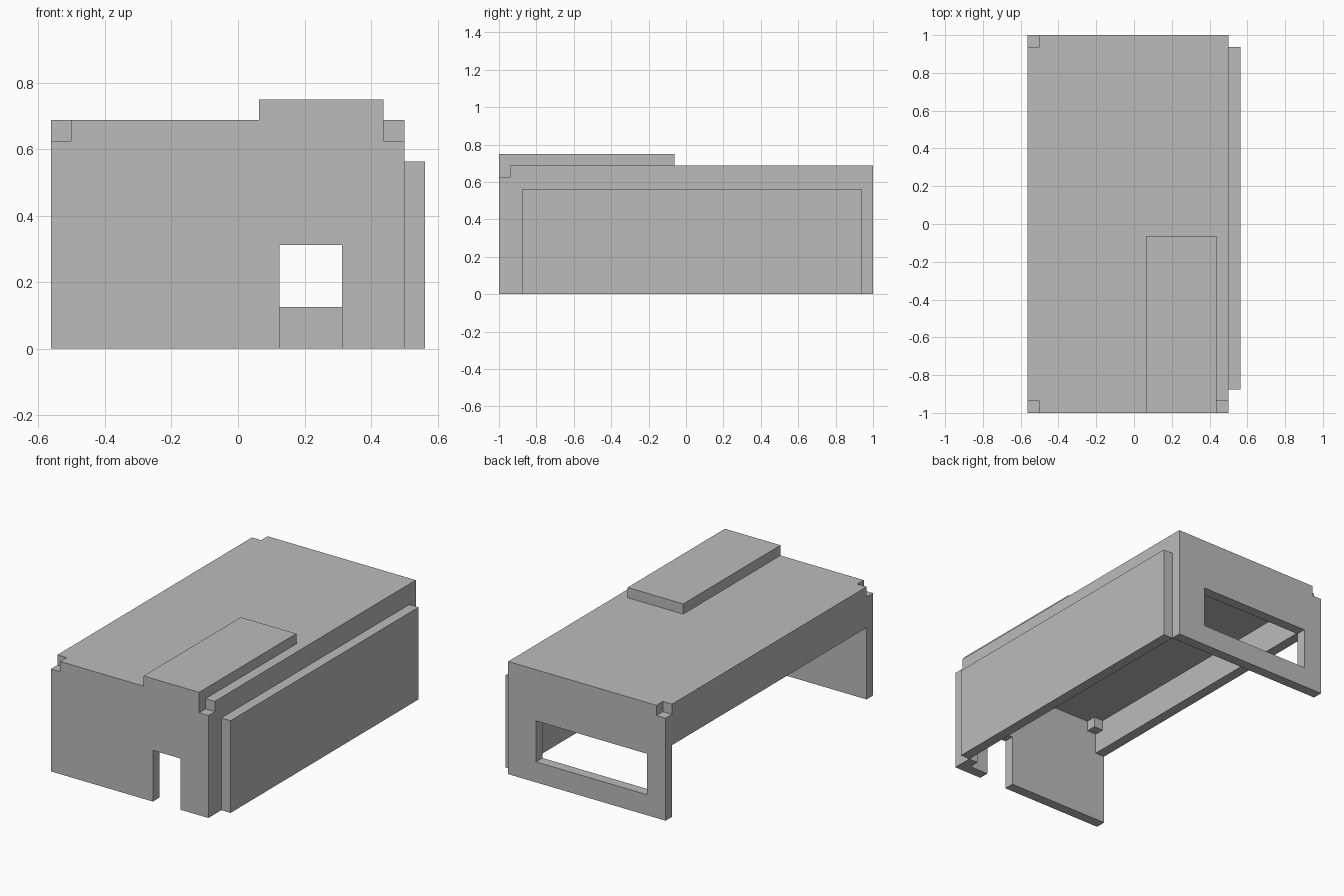
import bpy
import bmesh
from mathutils import Vector

cube = bpy.data.objects.get("Cube")
if cube:
    bpy.data.objects.remove(cube, do_unlink=True)

U = 1 / 16  # grid unit

grey = bpy.data.materials.new("plain_grey")
grey.use_nodes = True
grey.diffuse_color = (0.5, 0.5, 0.5, 1)
grey.node_tree.nodes["Principled BSDF"].inputs["Base Color"].default_value = (0.5, 0.5, 0.5, 1)


def slab(name, axis, lo, hi, outline):
    """Extrude a flat outline along an axis, from lo to hi, in grid units."""
    def point(a, b):
        p = [a, b]
        p.insert("xyz".index(axis), lo)
        return Vector(p) * U

    bm = bmesh.new()
    face = bm.faces.new([bm.verts.new(point(a, b)) for a, b in outline])
    ext = bmesh.ops.extrude_face_region(bm, geom=[face], use_keep_orig=True)
    shift = Vector([(hi - lo) * U if c == axis else 0 for c in "xyz"])
    moved = [g for g in ext["geom"] if isinstance(g, bmesh.types.BMVert)]
    bmesh.ops.translate(bm, verts=moved, vec=shift)
    bmesh.ops.recalc_face_normals(bm, faces=bm.faces)
    mesh = bpy.data.meshes.new(name)
    bm.to_mesh(mesh)
    bm.free()
    mesh.materials.append(grey)
    obj = bpy.data.objects.new(name, mesh)
    bpy.context.collection.objects.link(obj)
    return obj


def box(name, x, y, z):
    return slab(name, "z", *z, [(x[0], y[0]), (x[1], y[0]), (x[1], y[1]), (x[0], y[1])])


# Front wall with doorway, clipped top corners and raised section
slab("front_wall", "y", -16, -15, [
    (-9, 0), (2, 0), (2, 5), (5, 5), (5, 0), (8, 0), (8, 10), (7, 10),
    (7, 12), (1, 12), (1, 11), (-8, 11), (-8, 10), (-9, 10)])

# Back wall with one clipped corner and a wide window
back = slab("back_wall", "y", 15, 16, [
    (-9, 0), (8, 0), (8, 11), (-8, 11), (-8, 10), (-9, 10)])
cutter = box("window_cutter", (-7, 5), (14, 17), (2, 6))
cutter.hide_render = True
cutter.hide_viewport = True
cut = back.modifiers.new("window", "BOOLEAN")
cut.operation = "DIFFERENCE"
cut.solver = "EXACT"
cut.object = cutter
bpy.context.view_layer.objects.active = back
bpy.ops.object.modifier_apply(modifier=cut.name)
bpy.data.objects.remove(cutter, do_unlink=True)

# Roof with a recess below the raised panel
slab("roof", "z", 10, 11, [
    (-9, -15), (1, -15), (1, -1), (7, -1), (7, -15), (8, -15), (8, 15), (-9, 15)])
box("raised_roof_panel", (1, 7), (-15, -1), (11, 12))

# Left side: frame around a wide opening, closed by an outer panel
slab("left_wall_frame", "x", 7, 8, [
    (-15, 0), (-14, 0), (-14, 9), (15, 9), (15, 10), (-15, 10)])
box("left_outer_panel", (8, 9), (-14, 15), (0, 9))

# Right side: short wall, open below
box("right_upper_wall", (-9, -8), (-15, 15), (7, 10))

# Small blocks inside the clipped corners
for name, x, y in (("front_right", -8, -15), ("front_left", 6, -15), ("back_right", -8, 14)):
    box(name + "_corner_block", (x, x + 1), (y, y + 1), (9, 10))
